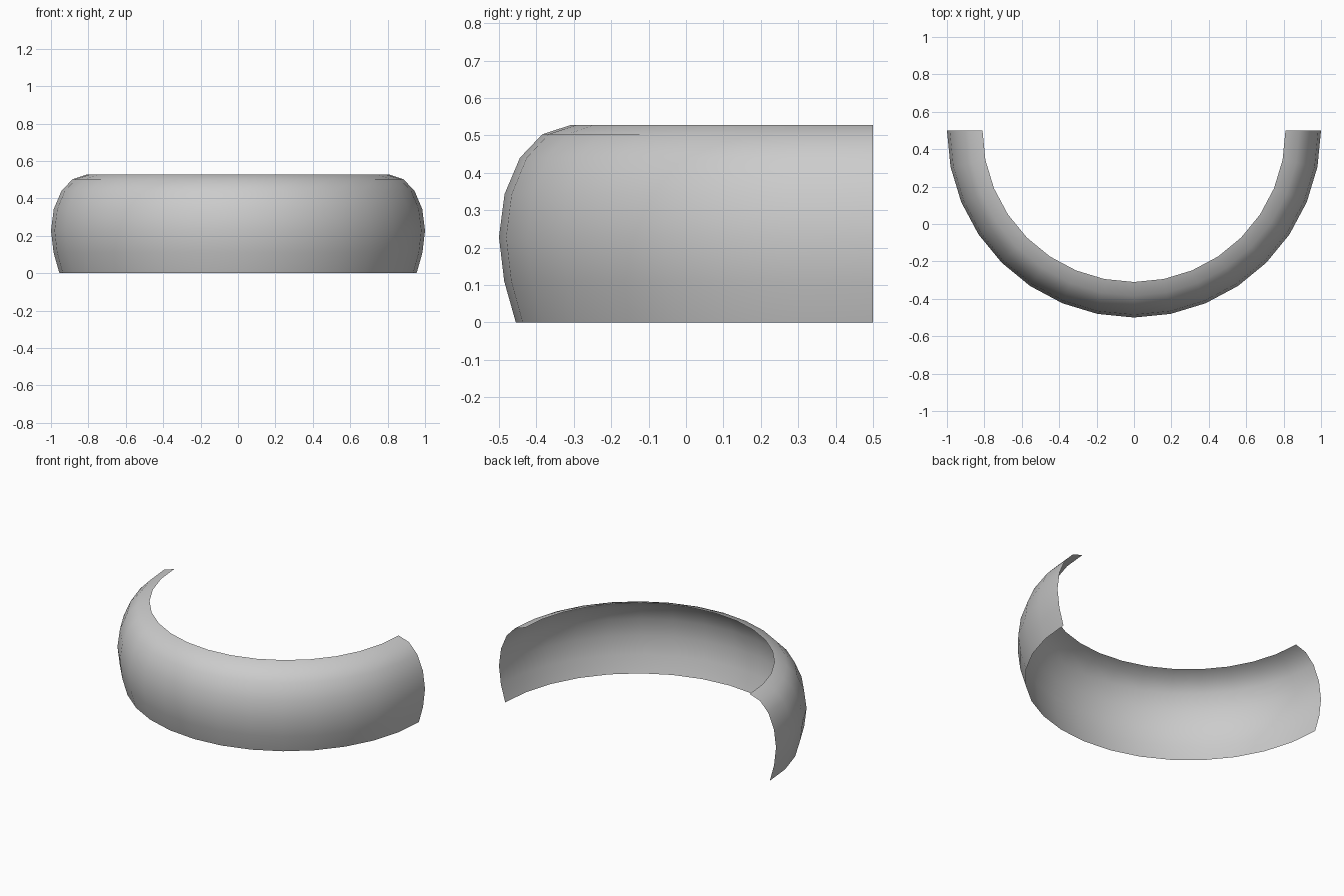
import bpy, bmesh
from math import pi
from mathutils import Vector

if "Cube" in bpy.data.objects:
    bpy.data.objects.remove(bpy.data.objects["Cube"])

# Curved cross-section (radius, height), swept half a turn about (0, 0.5)
PROFILE = [(0.955, 0), (0.986, 0.11), (1.0, 0.228), (0.985, 0.343),
           (0.944, 0.44), (0.884, 0.503), (0.81, 0.527)]
CENTRE = Vector((0, 0.5, 0))

bm = bmesh.new()
verts = [bm.verts.new(CENTRE + Vector((-r, 0, z))) for r, z in PROFILE]
edges = [bm.edges.new(pair) for pair in zip(verts, verts[1:])]
bmesh.ops.spin(bm, geom=verts + edges, cent=CENTRE, axis=(0, 0, 1),
               angle=pi, steps=16, use_duplicate=False)

# Make every face point away from the middle of the sweep
bm.normal_update()
mid = CENTRE + Vector((0, 0, 0.22))
inward = [f for f in bm.faces if f.normal.dot(f.calc_center_median() - mid) < 0]
bmesh.ops.reverse_faces(bm, faces=inward)
for f in bm.faces:
    f.smooth = True

# Open half-ring shell
mesh = bpy.data.meshes.new("half_ring_shell")
bm.to_mesh(mesh)
bm.free()
shell = bpy.data.objects.new("half_ring_shell", mesh)
bpy.context.collection.objects.link(shell)
